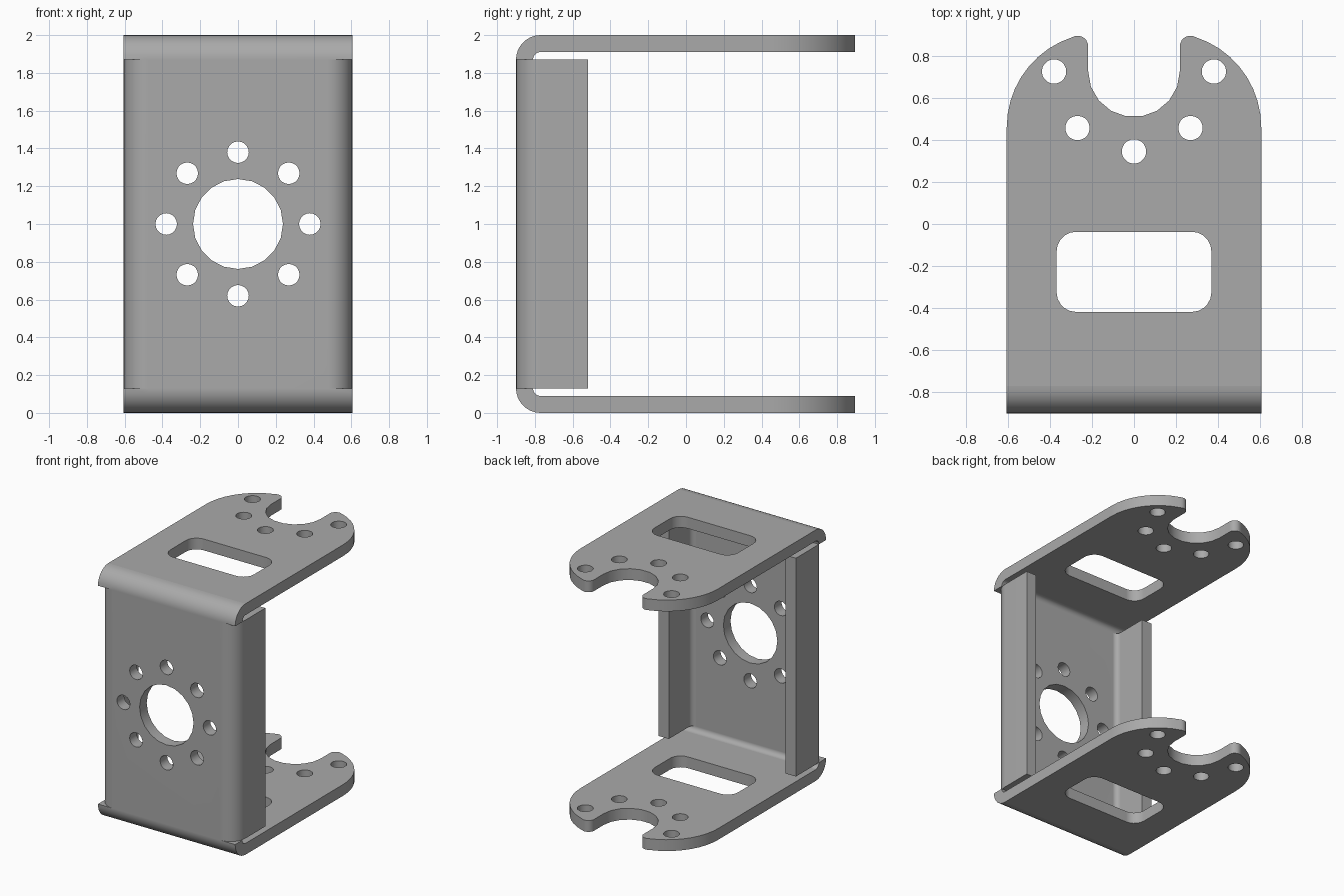
import bpy, bmesh
from math import sin, cos, pi, radians
from mathutils import Vector
from collections import Counter

if "Cube" in bpy.data.objects:
    bpy.data.objects.remove(bpy.data.objects["Cube"], do_unlink=True)

HALF_W, FRONT, HEIGHT = 0.605, -0.9, 2.0
THICK, R_OUT = 0.09, 0.13
R_IN = R_OUT - THICK
FLAT_X = HALF_W - R_OUT
FLAT_Y = FRONT + R_OUT


def arc(cx, cy, r, start, end, steps):
    angles = [radians(start + (end - start) * i / steps) for i in range(steps + 1)]
    return [(cx + r * cos(a), cy + r * sin(a)) for a in angles]


def circle(cx, cy, r, steps=20):
    return arc(cx, cy, r, 0, 360, steps)[:-1]


def rectangle(x0, y0, x1, y1):
    return [(x0, y0), (x1, y0), (x1, y1), (x0, y1)]


def slab(bm, loops, place, w0, w1):
    """Fill 2D loops (outline, then holes) and extrude them from w0 to w1."""
    edges, first = [], None
    for loop in loops:
        verts = [bm.verts.new(place(u, v, w0)) for u, v in loop]
        first = first or verts
        if len(loops) > 1:
            edges += [bm.edges.new((verts[i - 1], verts[i])) for i in range(len(verts))]
    if len(loops) > 1:
        made = bmesh.ops.triangle_fill(bm, edges=edges, use_beauty=True)["geom"]
        caps = [g for g in made if isinstance(g, bmesh.types.BMFace)]
    else:
        caps = [bm.faces.new(first)]
    old = set(bm.faces) - set(caps)
    out = bmesh.ops.extrude_face_region(bm, geom=caps, use_keep_orig=True)["geom"]
    shift = place(0, 0, w1) - place(0, 0, w0)
    bmesh.ops.translate(bm, vec=shift, verts=[g for g in out if isinstance(g, bmesh.types.BMVert)])
    bmesh.ops.recalc_face_normals(bm, faces=[f for f in bm.faces if f not in old])


bm = bmesh.new()

# Front web with a centre bore and a ring of bolt holes
web = [rectangle(-FLAT_X, R_OUT, FLAT_X, HEIGHT - R_OUT), circle(0, 1, 0.238)]
web += [circle(0.38 * cos(k * pi / 4), 1 + 0.38 * sin(k * pi / 4), 0.057) for k in range(8)]
slab(bm, web, lambda u, v, w: Vector((u, w, v)), FRONT, FRONT + THICK)

# Flange outline: straight side, shoulder arc, rounded tip, round notch
side = [(HALF_W, FLAT_Y)] + arc(0.155, 0.46, 0.45, 0, 72, 9)
side += arc(0.268, 0.845, 0.05, 75, 180, 6)
outline = side + arc(0, 0.727, 0.218, 0, -180, 9) + [(-x, y) for x, y in reversed(side)]

# Flange window with rounded corners, and the bolt holes round the notch
window = []
for cx, cy, a in ((0.275, -0.13, 0), (-0.275, -0.13, 90), (-0.275, -0.325, 180), (0.275, -0.325, 270)):
    window += arc(cx, cy, 0.093, a, a + 90, 5)
flange = [outline, window]
flange += [circle(0.38 * cos(k * pi / 4), 0.725 + 0.38 * sin(k * pi / 4), 0.058) for k in range(4, 9)]

# Bend section between web and flange
bend = arc(FLAT_Y, R_OUT, R_OUT, 180, 270, 8) + arc(FLAT_Y, R_OUT, R_IN, 270, 180, 8)

# Side lip section: bend followed by a straight lip
LIP_END = -0.52
lip = arc(FLAT_X, FLAT_Y, R_OUT, 270, 360, 8) + [(HALF_W, LIP_END), (HALF_W - THICK, LIP_END)]
lip += arc(FLAT_X, FLAT_Y, R_IN, 360, 270, 8)

stations = (-HALF_W, -FLAT_X, FLAT_X, HALF_W)
for s in (1, -1):
    def height(z):
        return 1 - s + s * z
    slab(bm, flange, lambda u, v, w: Vector((u, v, height(w))), 0, THICK)
    for x0, x1 in zip(stations, stations[1:]):
        slab(bm, [bend], lambda u, v, w: Vector((w, u, height(v))), x0, x1)
    slab(bm, [lip], lambda u, v, w: Vector((s * u, v, w)), R_OUT, HEIGHT - R_OUT)

# Remove the paired walls at the seams and weld into one folded sheet


def key(face):
    return tuple(round(c, 3) + 0.0 for c in face.calc_center_median())


counts = Counter(key(f) for f in bm.faces)
bmesh.ops.delete(bm, geom=[f for f in bm.faces if counts[key(f)] == 2], context="FACES")
bmesh.ops.remove_doubles(bm, verts=bm.verts, dist=0.0005)

mesh = bpy.data.meshes.new("folded_bracket")
bm.to_mesh(mesh)
bm.free()
bracket = bpy.data.objects.new("folded_bracket", mesh)
bpy.context.collection.objects.link(bracket)

# Plain grey metal
grey = bpy.data.materials.new("grey_metal")
grey.use_nodes = True
colour = (0.40, 0.40, 0.40, 1)
grey.diffuse_color = colour
grey.node_tree.nodes["Principled BSDF"].inputs["Base Color"].default_value = colour
mesh.materials.append(grey)

# Smooth bends with crisp edges and flat panels
bpy.context.view_layer.objects.active = bracket
bracket.select_set(True)
bpy.ops.object.shade_smooth_by_angle(angle=radians(30))
normals = bracket.modifiers.new("flat_panels", "WEIGHTED_NORMAL")
normals.keep_sharp = True
